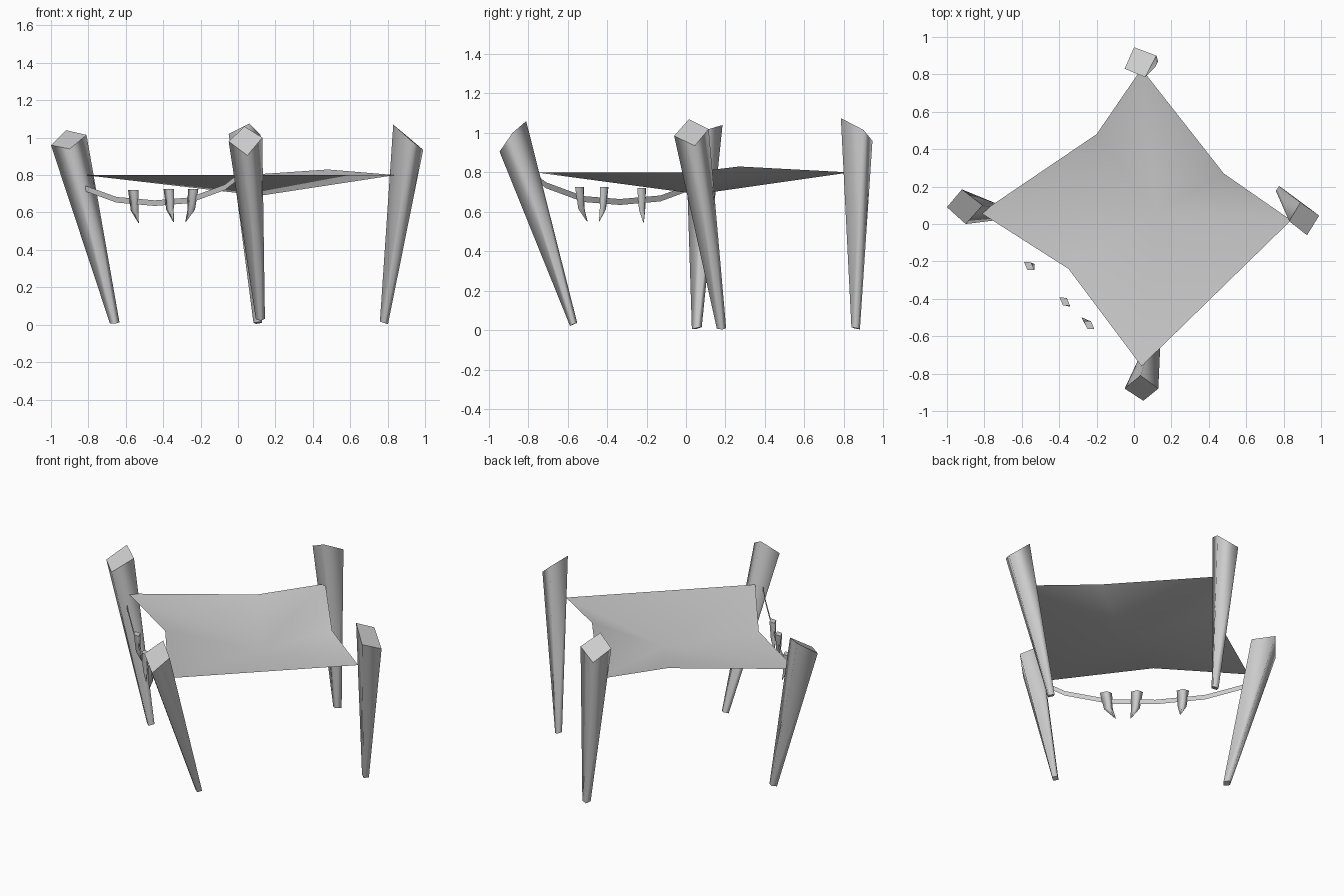
import bpy
from mathutils import Vector

cube = bpy.data.objects.get("Cube")
if cube:
    bpy.data.objects.remove(cube, do_unlink=True)

grey = bpy.data.materials.new("plain_grey")
grey.use_nodes = True
GREY = (0.6, 0.6, 0.6, 1)
grey.diffuse_color = GREY
grey.node_tree.nodes["Principled BSDF"].inputs["Base Color"].default_value = GREY


def make(name, verts, faces, flat_from=None):
    """Smooth mesh; faces from index flat_from on are flat caps with sharp rims."""
    me = bpy.data.meshes.new(name)
    me.from_pydata([tuple(v) for v in verts], [], faces)
    me.update()
    me.materials.append(grey)
    caps = set()
    for p in me.polygons:
        p.use_smooth = flat_from is None or p.index < flat_from
        if not p.use_smooth:
            caps.update(p.edge_keys)
    for e in me.edges:
        e.use_edge_sharp = tuple(sorted(e.vertices)) in caps
    ob = bpy.data.objects.new(name, me)
    bpy.context.scene.collection.objects.link(ob)
    return ob


def loft(name, rings):
    """Skin four-sided rings (counter-clockwise, listed bottom to top) and cap both ends."""
    verts = [v for r in rings for v in r]
    faces = []
    for k in range(len(rings) - 1):
        for i in range(4):
            a, b = 4 * k + i, 4 * k + (i + 1) % 4
            faces.append((a, b, b + 4, a + 4))
    n = len(faces)
    last = 4 * (len(rings) - 1)
    faces += [(3, 2, 1, 0), tuple(range(last, last + 4))]
    return make(name, verts, faces, n)


# Leaning, tapered posts with obliquely cut tops: foot centre and top corners
posts = {
    "right_post": ((-0.66, 0.055, 0.01),
                   [(-1, 0.09, 0.96), (-0.9, 0, 0.94), (-0.81, 0.1, 1.015), (-0.92, 0.185, 1.04)]),
    "left_post": ((0.78, 0.18, 0.01),
                  [(0.99, 0.045, 0.935), (0.89, 0.115, 1.02), (0.83, 0.015, 1.07), (0.925, -0.06, 0.985)]),
    "front_post": ((0.12, -0.57, 0.03),
                   [(-0.05, -0.88, 0.98), (0.05, -0.945, 0.905), (0.13, -0.88, 1), (0.035, -0.81, 1.06)]),
    "back_post": ((0.105, 0.86, 0.01),
                  [(0, 0.945, 0.96), (-0.05, 0.83, 1.02), (0.06, 0.785, 1.075), (0.12, 0.9, 1.015)]),
}
for name, (foot, top) in posts.items():
    top = [Vector(p) for p in top]
    centre = sum(top, Vector()) / 4
    foot_ring = [Vector(foot) + (p - centre) * Vector((0.27, 0.27, 0.1)) for p in top]
    loft(name, [foot_ring, top])

# Stretched hide: sagging centre fanned out to the rim
rim = [(0.84, 0.02, 0.8), (0.48, 0.27, 0.83), (0.04, 0.83, 0.8), (-0.2, 0.48, 0.8),
       (-0.82, 0.06, 0.8), (-0.35, -0.24, 0.8), (0.04, -0.76, 0.8)]
n = len(rim)
make("canopy", rim + [(0.12, 0.06, 0.69)], [(i, (i + 1) % n, n) for i in range(n)])

# Flat hanging strap between the right and front posts
strap = [(-0.82, 0.73), (-0.65, 0.668), (-0.445, 0.65), (-0.26, 0.665), (-0.07, 0.735), (0, 0.79)]
verts = [(x, -0.78 - x, z + dz) for x, z in strap for dz in (-0.015, 0.015)]
make("hanging_strap", verts, [(2 * i, 2 * i + 2, 2 * i + 3, 2 * i + 1) for i in range(len(strap) - 1)])

# Curved fangs on the strap: root position and sideways bend of the tip
rhombus = [Vector(p) for p in ((-0.028, 0.022, 0), (-0.01, -0.02, 0), (0.028, -0.022, 0), (0.01, 0.02, 0))]
fangs = [((-0.56, -0.225, 0.72), (0.028, 0.01)),
         ((-0.37, -0.415, 0.725), (0.025, -0.025)),
         ((-0.24, -0.54, 0.725), (-0.04, 0.04))]
for i, (root, bend) in enumerate(fangs):
    rings = []
    for drop, size, shift in ((0.175, 0.06, 1), (0.11, 0.72, 0.25), (0, 1, 0)):
        c = Vector(root) + Vector((bend[0] * shift, bend[1] * shift, -drop))
        rings.append([c + p * size for p in rhombus])
    loft(f"fang_{i + 1}", rings)
